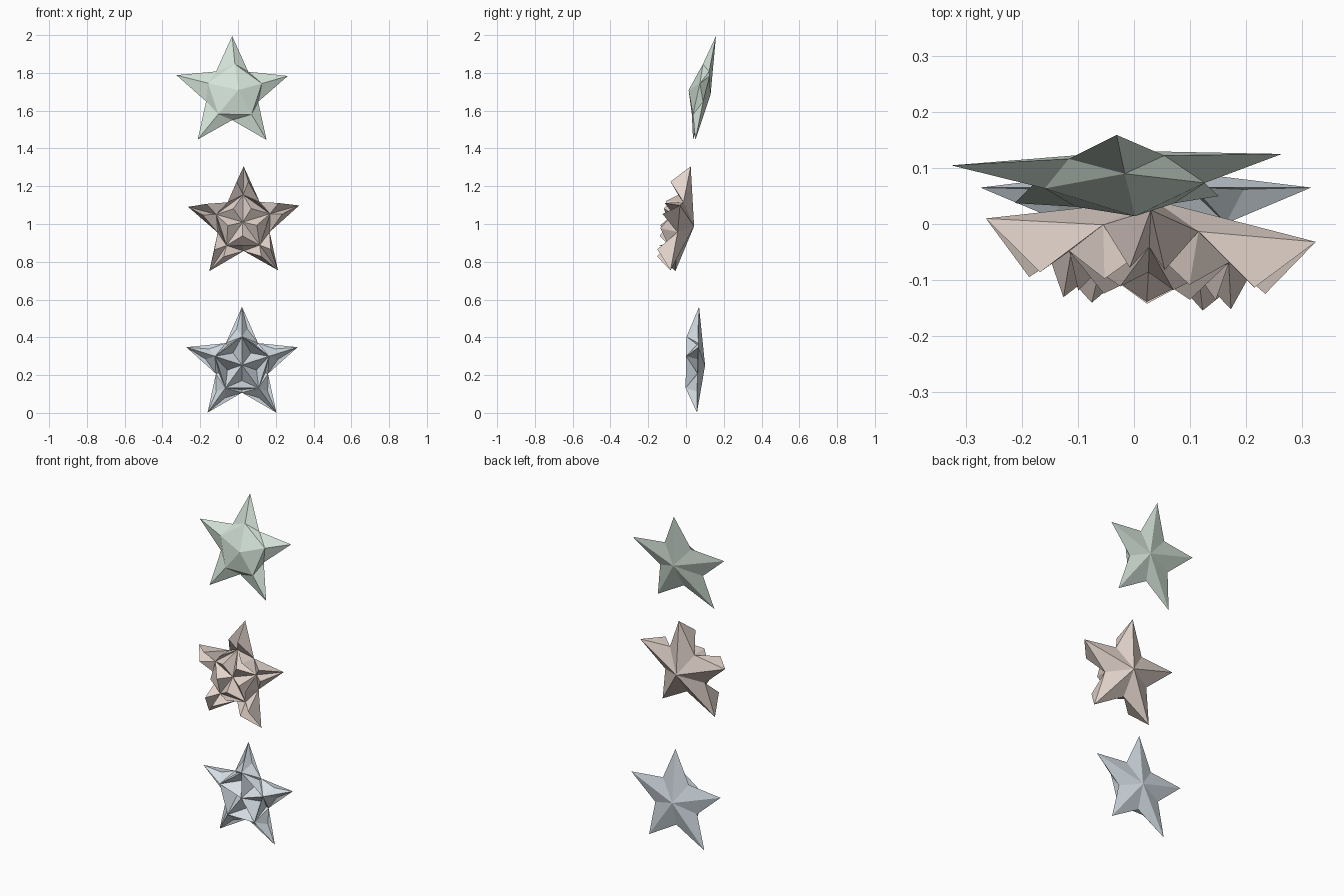
import bpy, bmesh
from math import sin, cos, pi
from mathutils import Vector

if "Cube" in bpy.data.objects:
    bpy.data.objects.remove(bpy.data.objects["Cube"])

R_TIP, R_MID, R_NOTCH = 0.31, 0.15, 0.145


def star(name, centre, lean_x, lean_z, mid_h, apex_h, back_h, colour,
         peaks=None, skew=0.0, spread=1.0):
    """Five-pointed faceted star; peaks = heights for (centre, notch, arm) facets."""
    centre = Vector(centre)
    n = Vector((lean_x, -1, lean_z)).normalized()
    up = Vector((0, lean_z, 1)).normalized()
    right = up.cross(n)
    bm = bmesh.new()

    def vert(a, b, h, k=1):
        p = centre + right * a + up * b + n * h
        p.x += skew * k * abs(h)
        return bm.verts.new(p)

    def ring(r, h, half=0.0):
        return [vert(r * sin((i + half) * 2 * pi / 5),
                     r * cos((i + half) * 2 * pi / 5), h) for i in range(5)]

    tip, mid, notch = ring(R_TIP, 0), ring(R_MID, mid_h), ring(R_NOTCH, 0, 0.5)
    apex, back = vert(0, 0, apex_h), vert(0, 0, -back_h, 2)

    def facet(tri, kind):
        # plain triangle, or a triangle split into a raised or sunken pyramid
        if peaks is None:
            bm.faces.new(tri)
            return
        d = sum((v.co for v in tri), Vector()) / 3 - centre
        a, b = d.dot(right), d.dot(up)
        s = spread if kind == 2 else 1.0
        p = vert(a * s, b * s, peaks[kind])
        for j in range(3):
            bm.faces.new((tri[j], tri[(j + 1) % 3], p))

    for i in range(5):
        j = (i + 1) % 5
        # front facets
        facet((apex, mid[j], mid[i]), 0)
        facet((mid[i], mid[j], notch[i]), 1)
        facet((mid[i], notch[i], tip[i]), 2)
        facet((mid[j], tip[j], notch[i]), 2)
        # back facets
        bm.faces.new((tip[i], notch[i], back))
        bm.faces.new((notch[i], tip[j], back))
    bmesh.ops.recalc_face_normals(bm, faces=bm.faces)
    me = bpy.data.meshes.new(name)
    bm.to_mesh(me)
    bm.free()
    mat = bpy.data.materials.new(name + "_colour")
    mat.diffuse_color = (*colour, 1)
    mat.use_nodes = True
    mat.node_tree.nodes["Principled BSDF"].inputs["Base Color"].default_value = mat.diffuse_color
    me.materials.append(mat)
    ob = bpy.data.objects.new(name, me)
    bpy.context.collection.objects.link(ob)
    return ob


# top: plain domed star
star("domed_star", (-0.031, 0.095, 1.692), 0.036, 0.21, 0.037, 0.083, 0.036,
     (0.66, 0.77, 0.69), skew=0.36)
# middle: every front facet raised to a spike
star("spiked_star", (0.03, -0.027, 1.0), -0.073, 0.17, 0.04, 0.06, 0.071,
     (0.77, 0.66, 0.60), peaks=(0.10, 0.095, 0.09), spread=1.1)
# bottom: every front facet sunk to a pit
star("pitted_star", (0.021, 0.063, 0.252), 0.0, 0.02, 0.063, 0.063, 0.038,
     (0.67, 0.74, 0.79), peaks=(-0.013, 0.0, 0.003))
